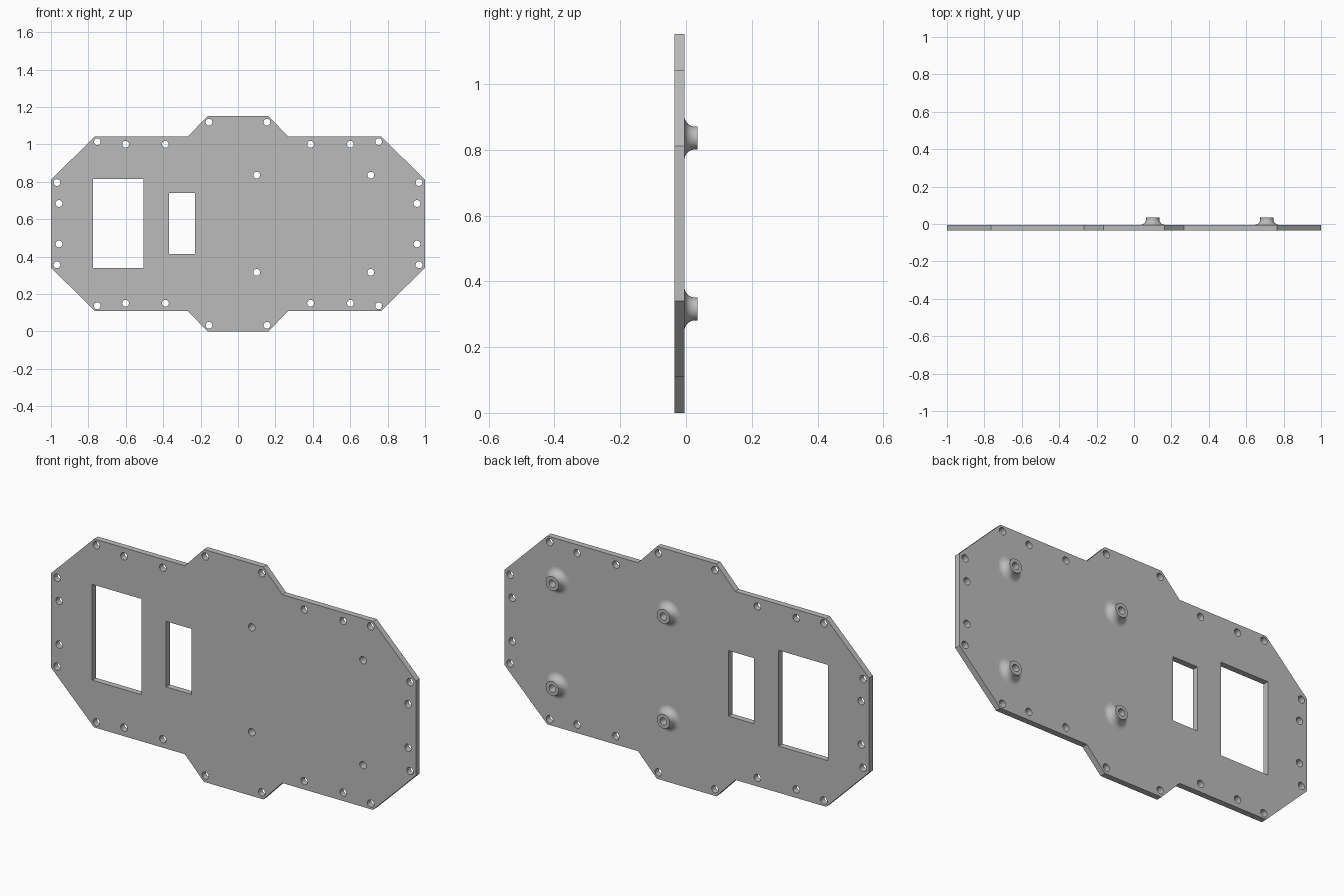
import bpy, bmesh, math
from mathutils import Vector

if "Cube" in bpy.data.objects:
    bpy.data.objects.remove(bpy.data.objects["Cube"], do_unlink=True)

MID = 0.576                      # height of the plate's centre line
FRONT, BACK, TIP = -0.035, -0.005, 0.035
HOLE_R = 0.018
SIDES = 32

grey = bpy.data.materials.new("plain grey")
grey.use_nodes = True
grey.diffuse_color = (0.5, 0.5, 0.5, 1)
grey.node_tree.nodes["Principled BSDF"].inputs["Base Color"].default_value = (0.5, 0.5, 0.5, 1)


def finish(bm, name):
    bmesh.ops.recalc_face_normals(bm, faces=bm.faces)
    mesh = bpy.data.meshes.new(name)
    bm.to_mesh(mesh)
    bm.free()
    mesh.materials.append(grey)
    return mesh


def place(name, mesh, location=(0, 0, 0)):
    obj = bpy.data.objects.new(name, mesh)
    obj.location = location
    bpy.context.collection.objects.link(obj)
    return obj


def smooth(obj):
    bpy.ops.object.select_all(action="DESELECT")
    obj.select_set(True)
    bpy.context.view_layer.objects.active = obj
    bpy.ops.object.shade_smooth_by_angle(angle=math.radians(35))


def loop(bm, points):
    verts = [bm.verts.new((x, FRONT, z)) for x, z in points]
    for a, b in zip(verts, verts[1:] + verts[:1]):
        bm.edges.new((a, b))


def circle(x, z):
    angles = [math.tau * i / SIDES for i in range(SIDES)]
    return [(x + HOLE_R * math.cos(a), z + HOLE_R * math.sin(a)) for a in angles]


def rectangle(x0, x1, z0, z1):
    return [(x0, z0), (x1, z0), (x1, z1), (x0, z1)]


# Plate outline: one quarter mirrored around the centre
quarter = [(1, 0.235), (0.765, 0.467), (0.267, 0.467), (0.163, 0.576)]
upper = quarter + [(-x, z) for x, z in reversed(quarter)]
outline = [(x, MID + z) for x, z in upper] + [(x, MID - z) for x, z in reversed(upper)]

# Screw holes along the rim, and standoff centres
rim = [(0.968, 0.22), (0.957, 0.108), (0.752, 0.439),
       (0.601, 0.425), (0.388, 0.425), (0.155, 0.543)]
rim_holes = [(sx * x, MID + sz * z) for x, z in rim for sx in (1, -1) for sz in (1, -1)]
standoffs = [(x, MID + z) for x in (0.1, 0.71) for z in (0.26, -0.26)]

# Flat plate with windows and holes, thickened by extrusion
bm = bmesh.new()
loop(bm, outline)
loop(bm, rectangle(-0.775, -0.505, 0.34, 0.815))
loop(bm, rectangle(-0.37, -0.23, 0.415, 0.74))
for x, z in rim_holes + standoffs:
    loop(bm, circle(x, z))
bmesh.ops.triangle_fill(bm, edges=bm.edges[:], use_beauty=True, normal=(0, -1, 0))
extruded = bmesh.ops.extrude_face_region(bm, geom=bm.faces[:], use_keep_orig=True)
moved = [g for g in extruded["geom"] if isinstance(g, bmesh.types.BMVert)]
bmesh.ops.translate(bm, verts=moved, vec=(0, BACK - FRONT, 0))
smooth(place("mounting_plate", finish(bm, "mounting_plate")))

# Standoff: flared foot, flat rim and bore, spun around the y axis
FILLET, NECK = 0.032, 0.035
arc = [math.pi / 2 * i / 10 for i in range(11)]
profile = [(NECK + FILLET * (1 - math.sin(a)), BACK + FILLET * (1 - math.cos(a))) for a in arc]
profile += [(NECK, TIP), (HOLE_R, TIP), (HOLE_R, BACK)]
bm = bmesh.new()
verts = [bm.verts.new((r, y, 0)) for r, y in profile]
edges = [bm.edges.new(pair) for pair in zip(verts, verts[1:])]
bmesh.ops.spin(bm, geom=verts + edges, cent=(0, 0, 0), axis=(0, 1, 0),
               angle=math.tau, steps=SIDES)
bmesh.ops.remove_doubles(bm, verts=bm.verts[:], dist=0.0001)
# orient the open shell outwards: the flat rim must face backwards
standoff_mesh = finish(bm, "standoff")
rim_face = max(standoff_mesh.polygons, key=lambda p: p.center.y)
if rim_face.normal.y < 0:
    standoff_mesh.flip_normals()
for i, (x, z) in enumerate(standoffs):
    obj = place(f"standoff_{i + 1}", standoff_mesh, Vector((x, 0, z)))
    if i == 0:
        smooth(obj)
